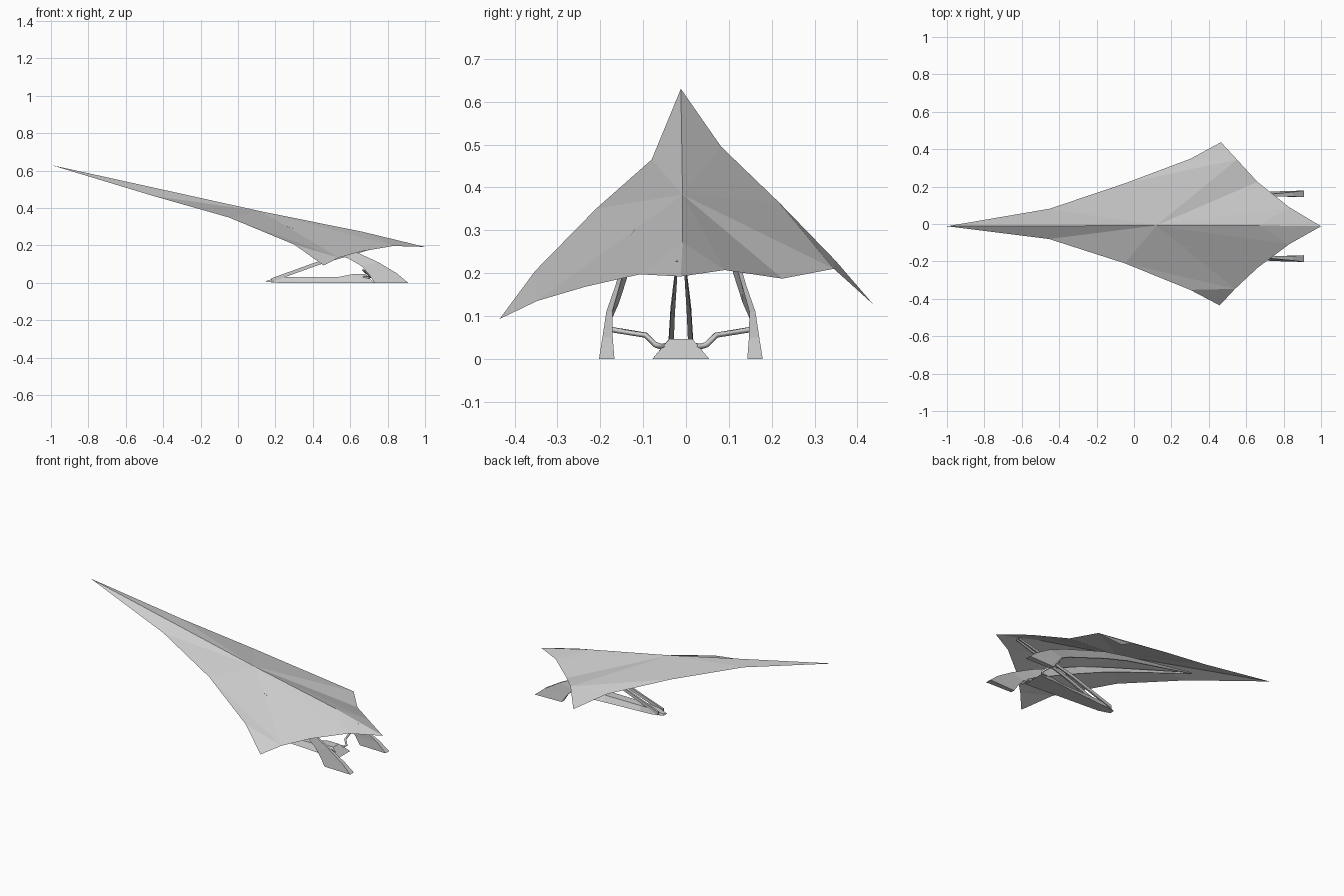
import bpy, bmesh

if "Cube" in bpy.data.objects:
    bpy.data.objects.remove(bpy.data.objects["Cube"])

C = -0.012  # y of the craft's centre plane


def add(name, verts, faces, fix=True):
    me = bpy.data.meshes.new(name)
    me.from_pydata(verts, [], faces)
    if fix:
        bm = bmesh.new()
        bm.from_mesh(me)
        bmesh.ops.recalc_face_normals(bm, faces=bm.faces)
        bm.to_mesh(me)
        bm.free()
    ob = bpy.data.objects.new(name, me)
    bpy.context.collection.objects.link(ob)
    return ob


def loft(name, rings):
    """Closed skin through four-point rings."""
    verts = [p for r in rings for p in r]
    faces = [(0, 1, 2, 3), tuple(len(verts) - 4 + k for k in range(4))]
    for i in range(len(rings) - 1):
        a = 4 * i
        for k in range(4):
            m = (k + 1) % 4
            faces.append((a + k, a + m, a + 4 + m, a + 4 + k))
    return add(name, verts, faces)


def square_pipe(name, pts, r):
    cu = bpy.data.curves.new(name, 'CURVE')
    cu.dimensions = '3D'
    cu.bevel_depth = r
    cu.bevel_resolution = 0
    cu.use_fill_caps = True
    sp = cu.splines.new('POLY')
    sp.points.add(len(pts) - 1)
    for p, q in zip(sp.points, pts):
        p.co = (*q, 1)
    ob = bpy.data.objects.new(name, cu)
    bpy.context.collection.objects.link(ob)


# Thin faceted sail: centre ridge and the two slightly uneven rims
ridge = [(-1, C, .63), (.12, -.008, .383), (.67, -.008, .272), (1, C, .192)]
left_rim = [(-.45, .082, .495), (-.05, .217, .365), (.3, .348, .23), (.465, .437, .127),
            (.55, .345, .21), (.66, .225, .187), (.83, .09, .207)]
right_rim = [(-.455, -.08, .465), (-.05, -.21, .35), (.3, -.352, .205), (.458, -.435, .093),
             (.54, -.347, .135), (.66, -.235, .168), (.83, -.108, .197)]
tris = [(0, 4, 1), (4, 5, 1), (5, 8, 1), (5, 6, 8), (6, 7, 8),
        (8, 9, 1), (9, 10, 1), (1, 10, 2), (2, 10, 3)]
verts = ridge + left_rim + right_rim
faces = [(a, c, b) for a, b, c in tris]
faces += [tuple(i + 7 if i > 3 else i for i in t) for t in tris]
add("sail", verts, faces)

# Swept side fins: upper x, z / lower x, z / side offset / half thickness
fin = [(.91, 0, .73, 0, .173, .018), (.85, .05, .70, .045, .171, .012),
       (.75, .11, .66, .09, .167, .007), (.62, .17, .59, .13, .148, .005),
       (.50, .215, .49, .17, .135, .005), (.30, .29, .29, .25, .11, .005),
       (.10, .345, .10, .318, .08, .005), (-.43, .475, -.43, .468, 0, .003)]
for side, label in ((1, "left"), (-1, "right")):
    rings = []
    for ux, uz, lx, lz, y, t in fin:
        yc = C + side * y
        rings.append([(ux, yc - t, uz), (ux, yc + t, uz),
                      (lx, yc + t * .7, lz), (lx, yc - t * .7, lz)])
    loft(label + "_fin", rings)

    # Front strut running from the skid nose up to the tail
    rings = []
    for x, z, y, t, h in ((.18, .015, .024, .006, .01), (.45, .112, .019, .005, .01),
                          (.84, .222, .009, .002, .006)):
        yc = C + side * y
        rings.append([(x, yc - t, z - h), (x, yc + t, z - h),
                      (x, yc + t, z + h), (x, yc - t, z + h)])
    loft(label + "_strut", rings)

    # Bent cross bar joining skid and fin
    square_pipe(label + "_crossbar",
                [(x, C + side * y, z) for x, y, z in
                 ((.64, .025, .032), (.70, .045, .028), (.71, .06, .033),
                  (.685, .082, .055), (.67, .162, .068))], .007)

# Central skid: x bottom, x top, top z, bottom and top half widths
rings = []
for xb, xt, z, wb, wt in ((.15, .155, .012, .015, .012), (.22, .22, .029, .03, .022),
                          (.30, .30, .031, .036, .025), (.54, .54, .032, .052, .027),
                          (.63, .61, .046, .06, .028), (.73, .68, .046, .066, .027)):
    z0 = .005 if xb < .2 else 0
    rings.append([(xb, C - wb, z0), (xb, C + wb, z0), (xt, C + wt, z), (xt, C - wt, z)])
loft("skid", rings)
